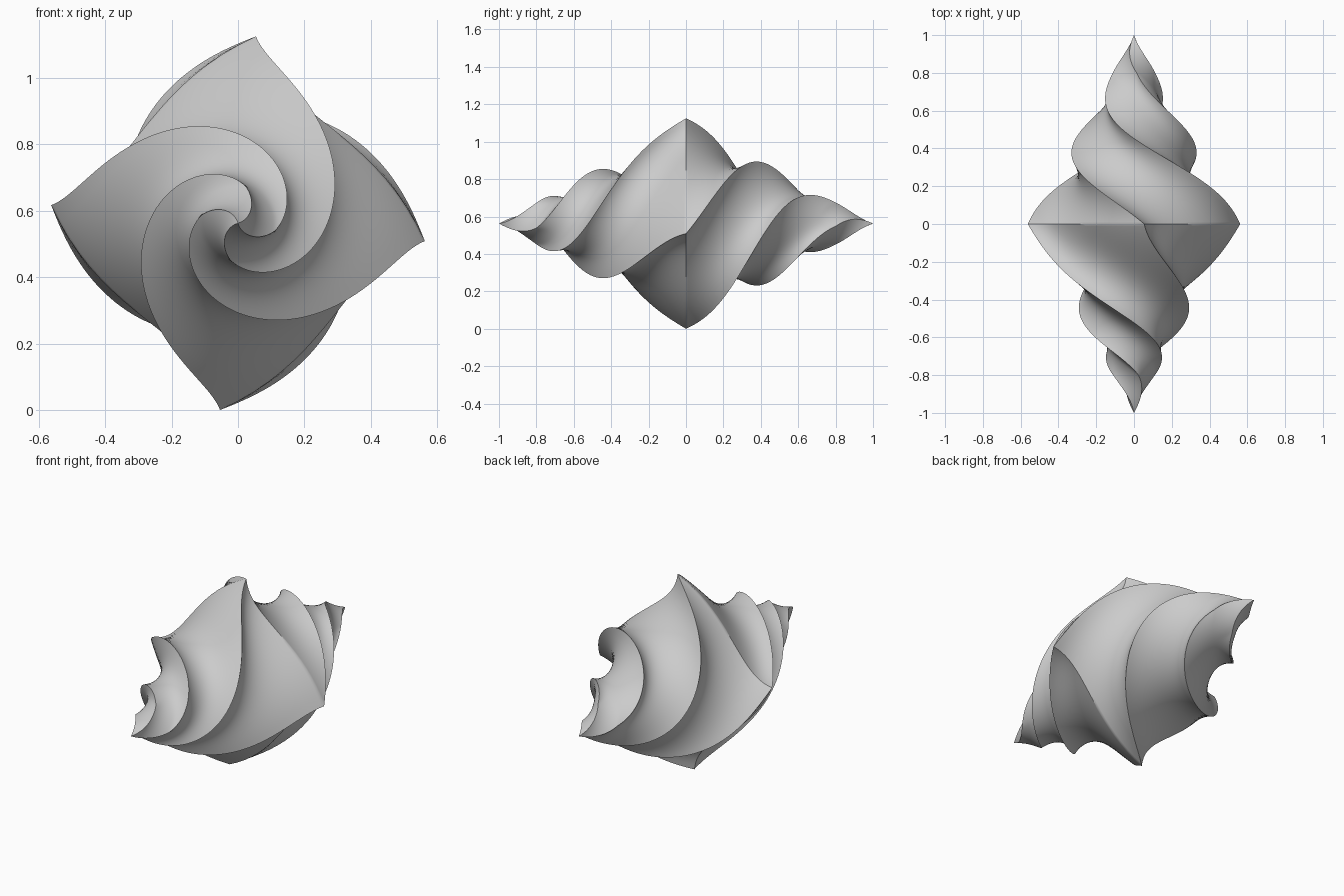
import bpy, bmesh, math

if "Cube" in bpy.data.objects:
    bpy.data.objects.remove(bpy.data.objects["Cube"])

RADIUS = 0.565          # corner radius of the square section at the middle
CENTRE_Z = 0.5625
START = math.radians(-5.5)
HALF_RINGS = 90         # rings from the middle to each tip
SIDE = 20               # subdivisions along each side of the square


def back(t):
    return t * (225 - 230 * (t - 0.7) ** 2)


def front(t):
    return 27 * t + 258 * t * t


def twist(y):
    """Twist in degrees along the long axis, opposite in the two halves."""
    t = abs(y)
    return math.copysign((back(t) + front(t)) / 2, y)


def swirl(r):
    """Extra turn in degrees by distance from the axis, curving the sides."""
    t = min(max(1 - r / RADIUS, 0), 0.8)
    return (back(t) - front(t)) / 2


def section(y):
    """Points of the tapered square at position y, twisted and swirled."""
    r = RADIUS * (1 - abs(y))
    pts = []
    for k in range(4):
        a0, a1 = k * math.pi / 2, (k + 1) * math.pi / 2
        for i in range(SIDE):
            f = i / SIDE
            x = r * (math.cos(a0) * (1 - f) + math.cos(a1) * f)
            z = r * (math.sin(a0) * (1 - f) + math.sin(a1) * f)
            d = math.hypot(x, z)
            a = math.atan2(z, x) + START + math.radians(twist(y) + swirl(d))
            pts.append((d * math.cos(a), y, CENTRE_Z + d * math.sin(a)))
    return pts


# Twisted double pyramid, lofted from front tip to back tip
bm = bmesh.new()
rings = [[bm.verts.new(p) for p in section(j / HALF_RINGS)]
         for j in range(-HALF_RINGS + 1, HALF_RINGS)]
n = 4 * SIDE
for a, b in zip(rings, rings[1:]):
    for i in range(n):
        bm.faces.new((a[i], a[(i + 1) % n], b[(i + 1) % n], b[i]))

# Pointed tips
for y, ring in ((-1, rings[0]), (1, rings[-1])):
    tip = bm.verts.new((0, y, CENTRE_Z))
    for i in range(n):
        bm.faces.new((tip, ring[i], ring[(i + 1) % n]))

bmesh.ops.recalc_face_normals(bm, faces=bm.faces)
mesh = bpy.data.meshes.new("twisted_spindle")
bm.to_mesh(mesh)
bm.free()
spindle = bpy.data.objects.new("twisted_spindle", mesh)
bpy.context.collection.objects.link(spindle)

# Smooth faces with crisp spiral ridges
bpy.context.view_layer.objects.active = spindle
spindle.select_set(True)
bpy.ops.object.shade_smooth_by_angle(angle=math.radians(40))
